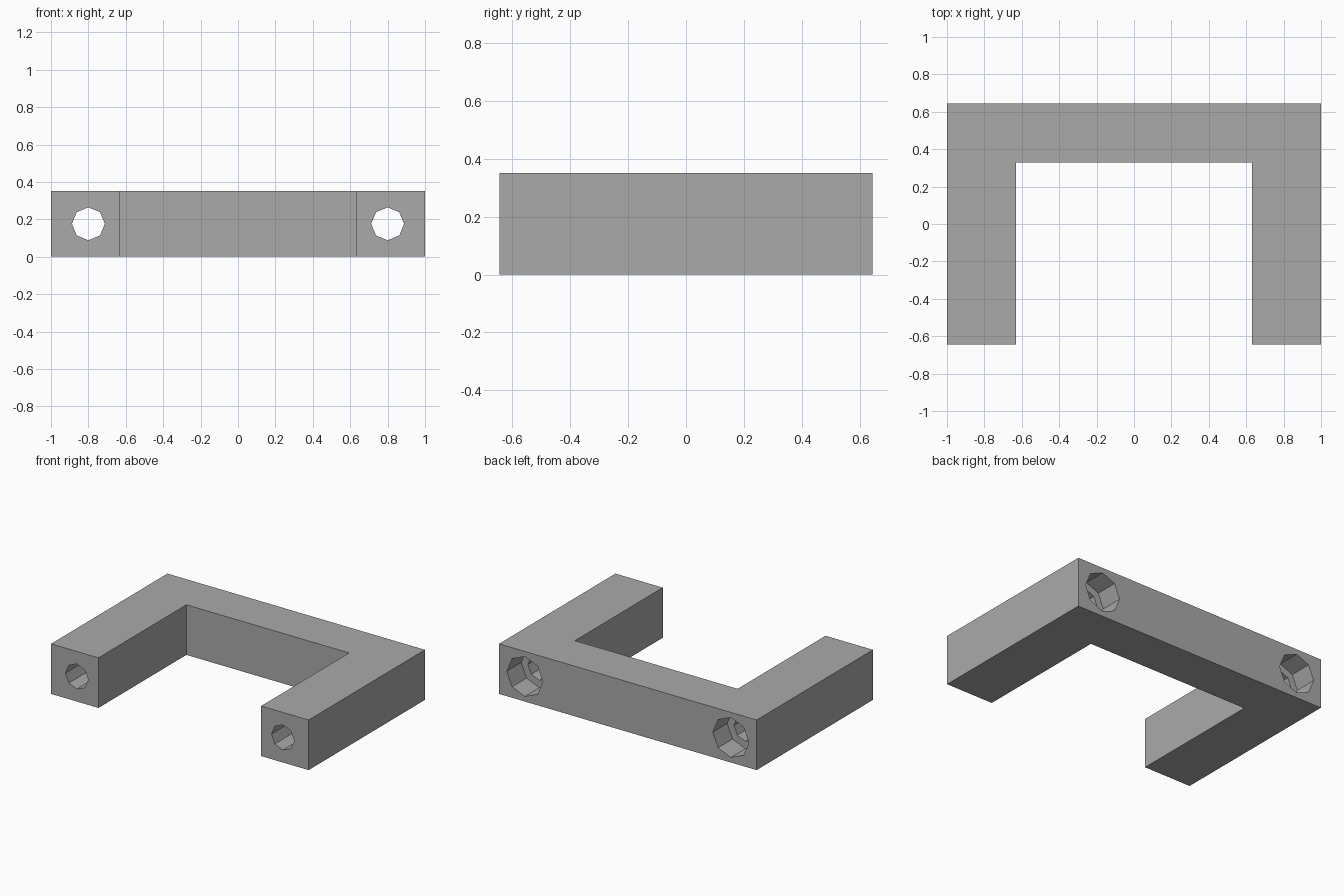
import bpy
import bmesh
from math import pi
from mathutils import Matrix, Vector

cube = bpy.data.objects.get("Cube")
if cube:
    bpy.data.objects.remove(cube, do_unlink=True)

HEIGHT = 0.352
BACK = 0.645
HOLE_X, HOLE_Z = 0.8, HEIGHT / 2

# Plain grey material
grey = bpy.data.materials.new("grey")
grey.use_nodes = True
colour = (0.4, 0.4, 0.4, 1)
grey.diffuse_color = colour
grey.node_tree.nodes["Principled BSDF"].inputs["Base Color"].default_value = colour


def make_object(name, bm):
    bmesh.ops.recalc_face_normals(bm, faces=bm.faces)
    mesh = bpy.data.meshes.new(name)
    bm.to_mesh(mesh)
    bm.free()
    mesh.materials.append(grey)
    obj = bpy.data.objects.new(name, mesh)
    bpy.context.collection.objects.link(obj)
    return obj


def add_bore(bm, x, y_front, y_back, radius):
    place = Matrix.Translation((x, (y_front + y_back) / 2, HOLE_Z)) @ Matrix.Rotation(pi / 2, 4, "X")
    bmesh.ops.create_cone(bm, cap_ends=True, segments=8, radius1=radius,
                          radius2=radius, depth=y_back - y_front, matrix=place)


# U-shaped bracket: extruded plan outline
half = [(1, BACK), (1, -BACK), (0.632, -BACK), (0.632, 0.33)]
outline = half + [(-x, y) for x, y in reversed(half)]
bm = bmesh.new()
base = bm.faces.new([bm.verts.new((x, y, 0)) for x, y in outline])
top = bmesh.ops.extrude_face_region(bm, geom=[base])["geom"]
bmesh.ops.translate(bm, vec=Vector((0, 0, HEIGHT)),
                    verts=[v for v in top if isinstance(v, bmesh.types.BMVert)])
bracket = make_object("bracket", bm)


# Screw holes through each arm, then wide counterbores at the back
def cut(name, y_front, y_back, radius):
    bm = bmesh.new()
    for side in (-1, 1):
        add_bore(bm, side * HOLE_X, y_front, y_back, radius)
    cutter = make_object(name, bm)
    cutter.hide_render = True
    cutter.hide_viewport = True
    cutter.display_type = "WIRE"
    mod = bracket.modifiers.new(name, "BOOLEAN")
    mod.operation = "DIFFERENCE"
    mod.solver = "EXACT"
    mod.object = cutter


cut("screw_hole_cutter", -BACK - 0.1, BACK + 0.1, 0.088)
cut("counterbore_cutter", BACK - 0.16, BACK + 0.1, 0.14)
